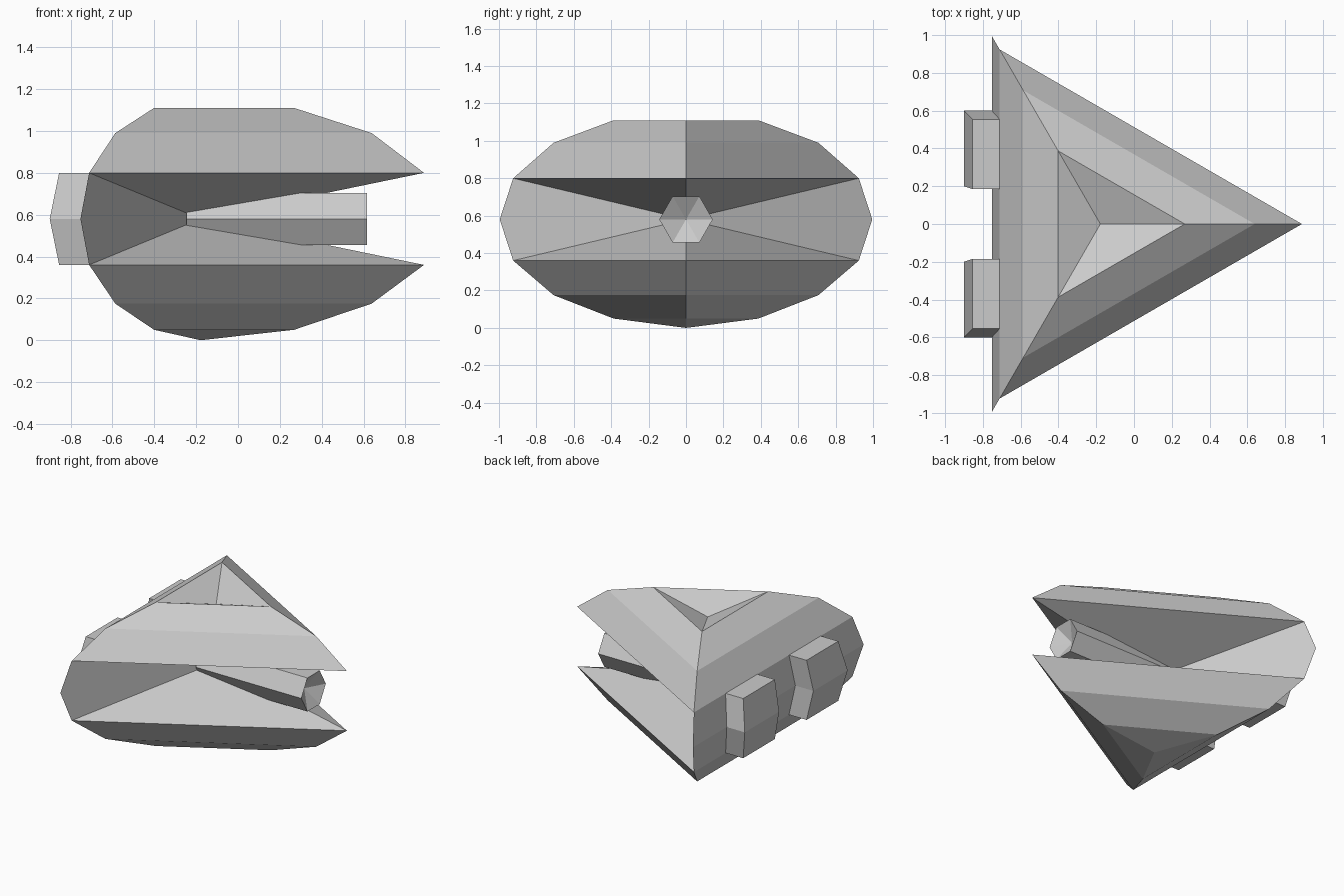
import bpy
import bmesh
from math import cos, sin, tau

if "Cube" in bpy.data.objects:
    bpy.data.objects.remove(bpy.data.objects["Cube"])

grey = bpy.data.materials.new("plain grey")
grey.use_nodes = True
colour = (0.6, 0.6, 0.6, 1)
grey.diffuse_color = colour
grey.node_tree.nodes["Principled BSDF"].inputs["Base Color"].default_value = colour

CENTRE = -0.178   # x of the hull's upright axis
MID = 0.58        # height of the widest ring


def finish(name, bm):
    bmesh.ops.recalc_face_normals(bm, faces=bm.faces)
    mesh = bpy.data.meshes.new(name)
    bm.to_mesh(mesh)
    bm.free()
    mesh.materials.append(grey)
    obj = bpy.data.objects.new(name, mesh)
    bpy.context.collection.objects.link(obj)
    return obj


def fan(bm, ring, tip):
    for i, v in enumerate(ring):
        bm.faces.new((v, ring[(i + 1) % len(ring)], tip))


# Hull: stacked three-sided rings, nose corner pushed in at the middle as a mouth
bm = bmesh.new()
rings = []
for radius, z in ((0.447, 0.05), (0.817, 0.175), (1.067, 0.36), (1.15, MID),
                  (1.067, 0.80), (0.817, 0.99), (0.447, 1.11)):
    ring = [bm.verts.new((CENTRE + radius * cos(tau * i / 3),
                          radius * sin(tau * i / 3), z)) for i in range(3)]
    if z == MID:
        ring[0].co.x = CENTRE
    rings.append(ring)
for low, high in zip(rings, rings[1:]):
    for i in range(3):
        j = (i + 1) % 3
        quad = (low[i], low[j], high[j], high[i])
        if rings[3] in (low, high) and 0 in (i, j):
            # Split each mouth quad from the pushed-in corner to the side corner
            mid, jaw = (low, high) if low is rings[3] else (high, low)
            side = j if i == 0 else i
            bm.faces.new((mid[0], mid[side], jaw[side]))
            bm.faces.new((mid[0], jaw[side], jaw[0]))
        else:
            bm.faces.new(quad)
fan(bm, rings[0], bm.verts.new((CENTRE, 0, 0)))
fan(bm, rings[-1], bm.verts.new((CENTRE, 0, 1.01)))   # sunken top
finish("hull", bm)

# Barrel: six-sided tube in the mouth with a dished muzzle
bm = bmesh.new()
back, front = [[bm.verts.new((x, 0.143 * cos(tau * i / 6), MID + 0.143 * sin(tau * i / 6)))
                for i in range(6)] for x in (-0.245, 0.617)]
bm.faces.new(back)
for i in range(6):
    j = (i + 1) % 6
    bm.faces.new((back[i], back[j], front[j], front[i]))
fan(bm, front, bm.verts.new((0.54, 0, MID)))
finish("barrel", bm)

# Thrusters: blocks on the rear wall that follow its bend
for name, side in (("left_thruster", -1), ("right_thruster", 1)):
    bm = bmesh.new()
    loops = []
    for z, outer, scale in ((0.36, -0.855, 0.924), (MID, -0.9, 1), (0.80, -0.855, 0.924)):
        loops.append([bm.verts.new((x, side * y * scale, z)) for x, y in
                      ((-0.705, 0.2), (outer, 0.2), (outer, 0.6), (-0.705, 0.6))])
    for low, high in zip(loops, loops[1:]):
        for i in range(4):
            j = (i + 1) % 4
            bm.faces.new((low[i], low[j], high[j], high[i]))
    bm.faces.new(loops[0])
    bm.faces.new(loops[-1])
    finish(name, bm)
